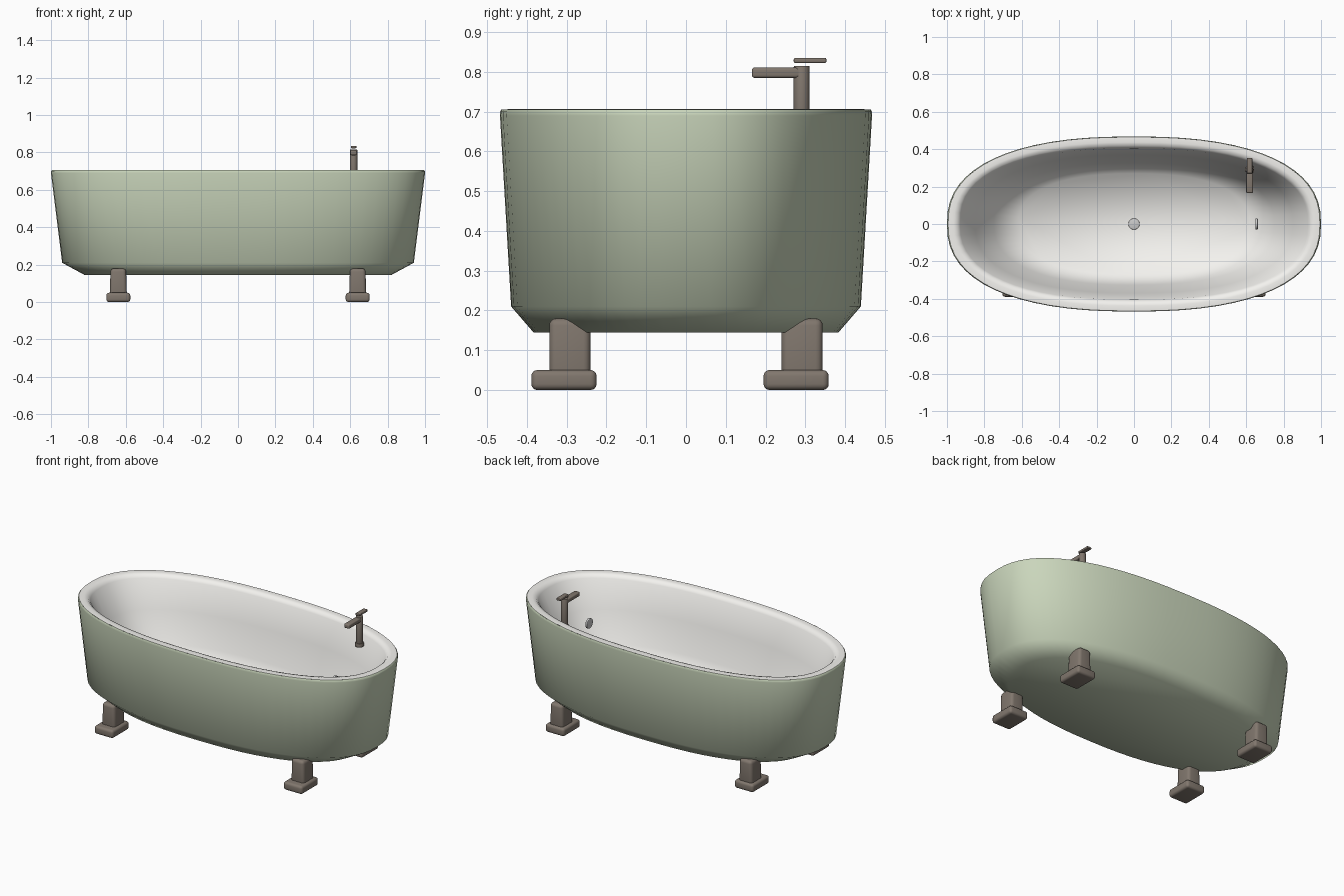
import bpy, bmesh, math
from mathutils import Vector

if "Cube" in bpy.data.objects:
    bpy.data.objects.remove(bpy.data.objects["Cube"])

def material(name, rgb):
    m = bpy.data.materials.new(name)
    m.diffuse_color = (*rgb, 1)
    m.use_nodes = True
    m.node_tree.nodes["Principled BSDF"].inputs["Base Color"].default_value = m.diffuse_color
    return m

GREEN = material("sage_paint", (0.59, 0.67, 0.50))
WHITE = material("enamel", (0.90, 0.89, 0.86))
BRONZE = material("bronze", (0.22, 0.185, 0.155))
STEEL = material("steel", (0.55, 0.57, 0.57))

def finish(name, bm, mat, angle=50):
    bmesh.ops.recalc_face_normals(bm, faces=bm.faces)
    me = bpy.data.meshes.new(name)
    bm.to_mesh(me)
    bm.free()
    ob = bpy.data.objects.new(name, me)
    bpy.context.collection.objects.link(ob)
    me.materials.append(mat)
    bpy.ops.object.select_all(action='DESELECT')
    ob.select_set(True)
    bpy.context.view_layer.objects.active = ob
    bpy.ops.object.shade_smooth_by_angle(angle=math.radians(angle))
    return ob

def oval_loft(name, profile, mat, flip=False, n=64, p=2.4):
    """Loft superellipse rings given as (half length, half width, height); cap the last ring."""
    bm = bmesh.new()
    rings = []
    for a, b, z in profile:
        ring = []
        for i in range(n):
            t = 2 * math.pi * i / n
            c, s = math.cos(t), math.sin(t)
            x = math.copysign(abs(c) ** (2 / p), c)
            y = math.copysign(abs(s) ** (2 / p), s)
            ring.append(bm.verts.new((a * x, b * y, z)))
        rings.append(ring)
    for r0, r1 in zip(rings, rings[1:]):
        for i in range(n):
            j = (i + 1) % n
            bm.faces.new((r0[i], r0[j], r1[j], r1[i]))
    bm.faces.new(rings[-1])
    ob = finish(name, bm, mat, 70)
    # the liner is seen from inside, so its cap must face up
    if (ob.data.polygons[-1].normal.z > 0) != flip:
        ob.data.flip_normals()
    return ob

def box(name, center, size, bevel, mat, taper=1.0):
    bm = bmesh.new()
    bmesh.ops.create_cube(bm, size=1)
    for v in bm.verts:
        k = taper if v.co.z > 0 else 1.0
        v.co = Vector((v.co.x * size[0] * k, v.co.y * size[1], v.co.z * size[2])) + Vector(center)
    bmesh.ops.bevel(bm, geom=bm.edges[:], offset=bevel, segments=4, profile=0.5, affect='EDGES')
    return finish(name, bm, mat)

def cylinder(name, center, radius, depth, mat, axis='Z', bevel=0.003):
    bm = bmesh.new()
    bmesh.ops.create_cone(bm, cap_ends=True, segments=32, radius1=radius, radius2=radius, depth=depth)
    rims = [e for e in bm.edges if abs(e.verts[0].co.z - e.verts[1].co.z) < 1e-5]
    bmesh.ops.bevel(bm, geom=rims, offset=bevel, segments=2, profile=0.5, affect='EDGES')
    for v in bm.verts:
        if axis == 'X':
            v.co = Vector((v.co.z, v.co.x, v.co.y))
        v.co += Vector(center)
    return finish(name, bm, mat)

# Painted outer shell, uniform ovals from rounded lip to base
shell = [(0.994, 0.705), (0.999, 0.700), (1.0, 0.69), (0.94, 0.21), (0.82, 0.145)]
oval_loft("tub_shell", [(s, 0.468 * s, z) for s, z in shell], GREEN)

# Enamel rim and sloping basin
rim = [(0.994, 0.465, 0.705), (0.965, 0.437, 0.707), (0.945, 0.418, 0.702), (0.93, 0.405, 0.685)]
basin = [(0.85, 0.52), (0.75, 0.34), (0.62, 0.20)]
oval_loft("basin", rim + [(s, 0.435 * s, z) for s, z in basin], WHITE, flip=True)

# Four feet: tapered post on a pad
for sx, side in ((-1, "left"), (1, "right")):
    for sy, end in ((-1, "front"), (1, "back")):
        box(f"{end}_{side}_foot_post", (sx * 0.64, sy * 0.292, 0.105),
            (0.092, 0.104, 0.15), 0.018, BRONZE, taper=0.9)
        box(f"{end}_{side}_foot_pad", (sx * 0.64, sy * 0.292 - 0.015, 0.025),
            (0.128, 0.164, 0.05), 0.015, BRONZE)

# Tap: column, collar, spout and lever
cylinder("tap_column", (0.618, 0.291, 0.723), 0.02, 0.185, BRONZE)
cylinder("tap_collar", (0.618, 0.291, 0.642), 0.025, 0.022, BRONZE)
box("tap_spout", (0.618, 0.233, 0.798), (0.036, 0.135, 0.026), 0.007, BRONZE)
box("tap_lever", (0.618, 0.312, 0.829), (0.03, 0.082, 0.013), 0.004, BRONZE)

# Drain and overflow discs
cylinder("drain", (0, 0, 0.202), 0.03, 0.008, STEEL)
cylinder("overflow", (0.656, 0, 0.54), 0.03, 0.012, STEEL, axis='X')
